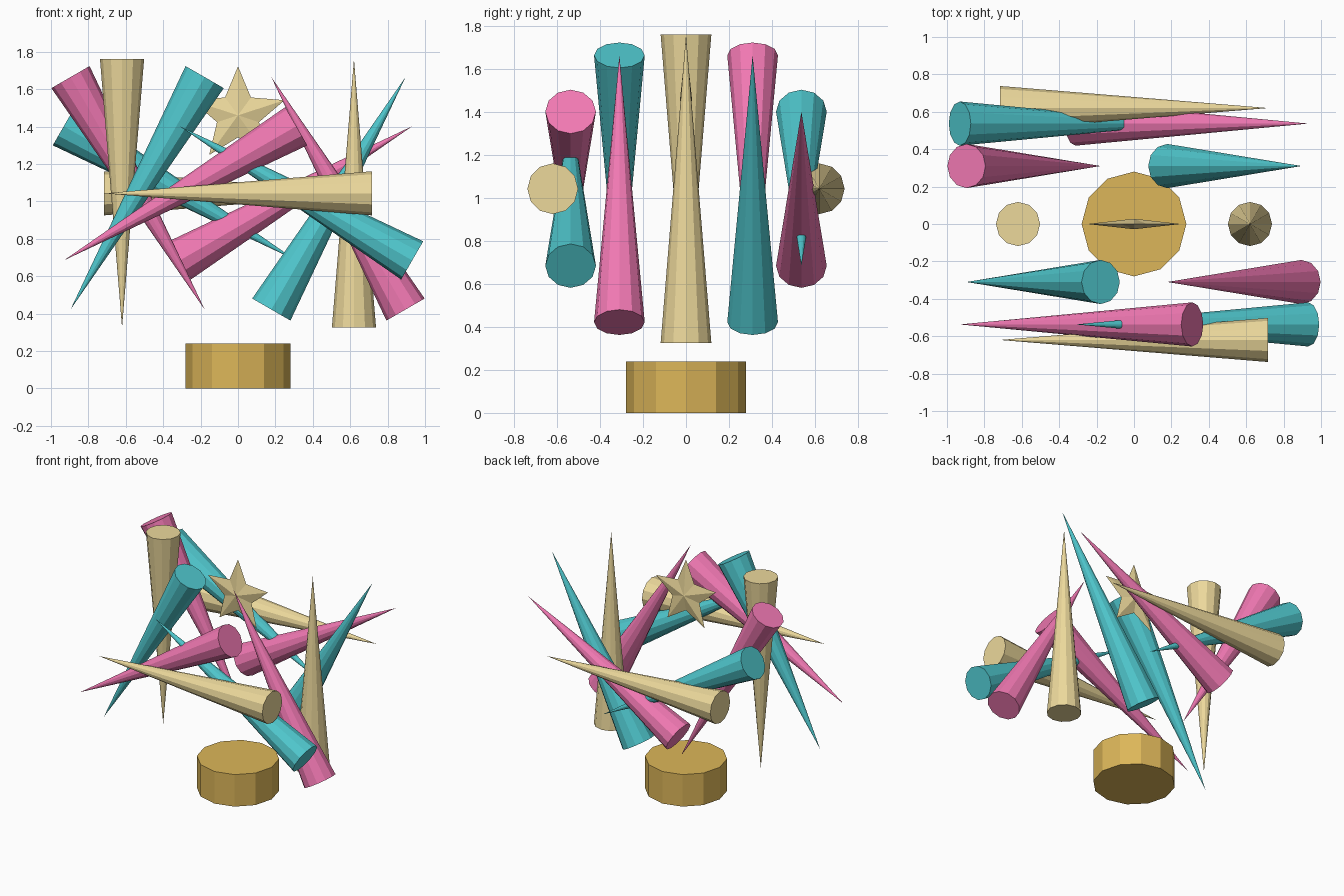
import bpy, bmesh
from math import sin, cos, pi

if "Cube" in bpy.data.objects:
    bpy.data.objects.remove(bpy.data.objects["Cube"])


def material(name, rgb):
    m = bpy.data.materials.new(name)
    m.diffuse_color = (*rgb, 1)
    m.use_nodes = True
    m.node_tree.nodes["Principled BSDF"].inputs["Base Color"].default_value = m.diffuse_color
    return m


cream = material("cream", (0.84, 0.69, 0.33))
teal = material("teal", (0.08, 0.58, 0.62))
pink = material("pink", (0.88, 0.19, 0.45))
gold = material("gold", (0.72, 0.47, 0.10))

SIDES = 12
RING_RADIUS, RING_HEIGHT = 0.62, 1.043

# Pedestal
bpy.ops.mesh.primitive_cylinder_add(vertices=SIDES, radius=0.28, depth=0.24,
                                    location=(0, 0, 0.12))
base = bpy.context.object
base.name = "pedestal"
base.data.materials.append(gold)

# Ring of spikes, each one turned a step further about the y axis
for i in range(12):
    a = i * pi / 6
    bpy.ops.mesh.primitive_cone_add(
        vertices=SIDES, radius1=0.118, radius2=0, depth=1.435,
        location=(RING_RADIUS * cos(a), RING_RADIUS * sin(a), RING_HEIGHT),
        rotation=(0, a, 0))
    spike = bpy.context.object
    spike.name = f"spike_{i + 1:02d}"
    spike.data.materials.append((cream, teal, pink)[i % 3])

# Faceted five-pointed star: flat outline with a raised centre front and back
bm = bmesh.new()
rim = []
for i in range(10):
    r = 0.262 if i % 2 == 0 else 0.118
    rim.append(bm.verts.new((r * sin(i * pi / 5), 0, r * cos(i * pi / 5))))
for y in (-0.028, 0.028):
    peak = bm.verts.new((0, y, 0))
    for i in range(10):
        bm.faces.new((rim[i], rim[(i + 1) % 10], peak))
bmesh.ops.recalc_face_normals(bm, faces=bm.faces)
mesh = bpy.data.meshes.new("star")
bm.to_mesh(mesh)
bm.free()
star = bpy.data.objects.new("star", mesh)
star.location = (0, 0, 1.46)
mesh.materials.append(cream)
bpy.context.collection.objects.link(star)
